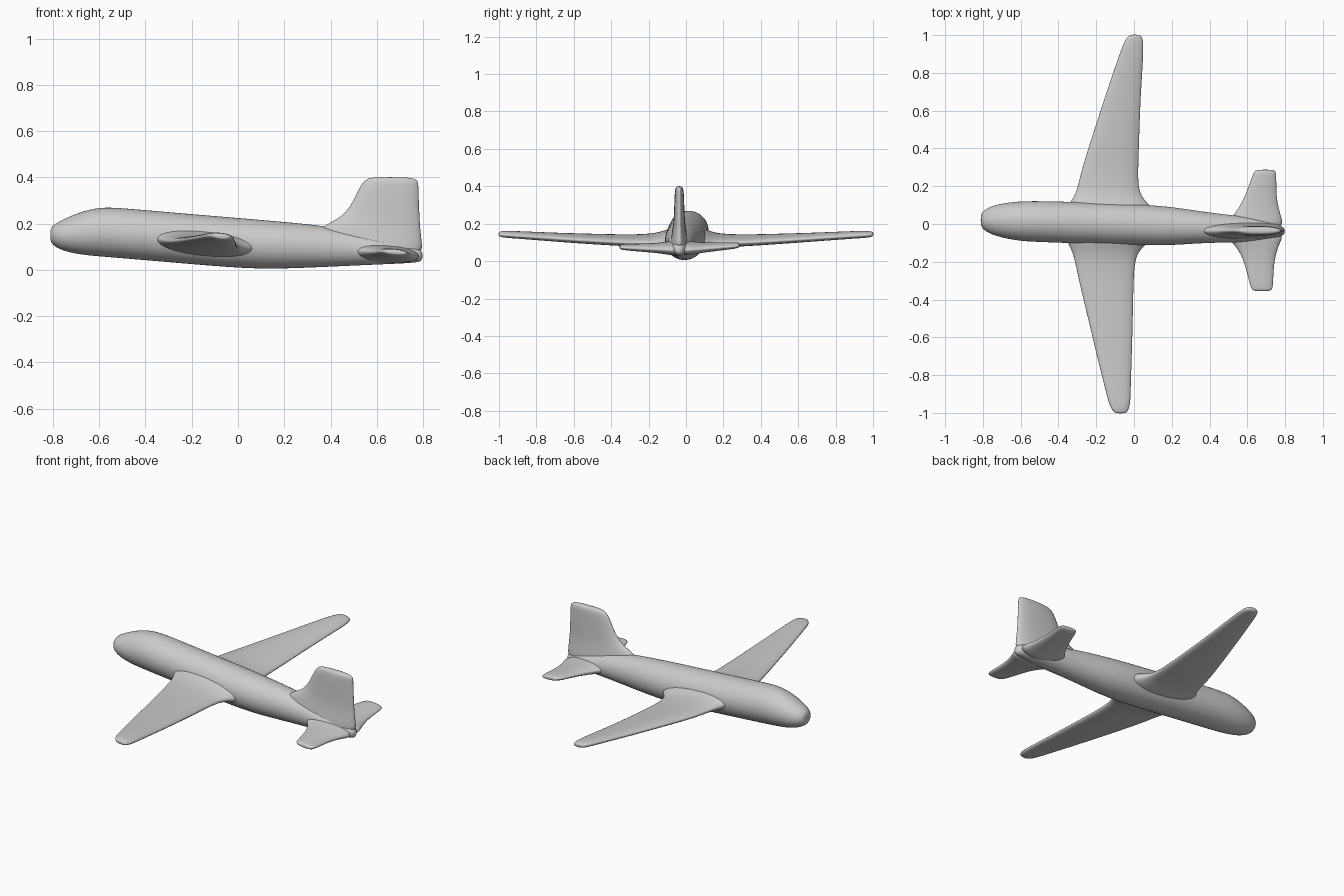
import bpy, bmesh, math
from mathutils import Vector

cube = bpy.data.objects.get("Cube")
if cube:
    bpy.data.objects.remove(cube, do_unlink=True)

grey = bpy.data.materials.new("plain grey")
grey.use_nodes = True
COLOUR = (0.6, 0.6, 0.6, 1)
grey.diffuse_color = COLOUR
grey.node_tree.nodes["Principled BSDF"].inputs["Base Color"].default_value = COLOUR


def ring(centre, u, v, n=16, power=1.0):
    """Closed section spanned by the half axes u and v."""
    pts = []
    for i in range(n):
        a = 2 * math.pi * i / n
        c, s = math.cos(a), math.sin(a)
        c = math.copysign(abs(c) ** power, c)
        pts.append(Vector(centre) + Vector(u) * c + Vector(v) * s)
    return pts


def loft(name, rings):
    """Skin a row of sections, close both ends and smooth the result."""
    bm = bmesh.new()
    rows = [[bm.verts.new(p) for p in r] for r in rings]
    n = len(rows[0])
    for a, b in zip(rows, rows[1:]):
        for i in range(n):
            j = (i + 1) % n
            bm.faces.new((a[i], a[j], b[j], b[i]))
    bm.faces.new(rows[0])
    bm.faces.new(rows[-1])
    bmesh.ops.recalc_face_normals(bm, faces=bm.faces)
    mesh = bpy.data.meshes.new(name)
    bm.to_mesh(mesh)
    bm.free()
    mesh.materials.append(grey)
    mesh.shade_smooth()
    obj = bpy.data.objects.new(name, mesh)
    bpy.context.collection.objects.link(obj)
    sub = obj.modifiers.new("smooth", 'SUBSURF')
    sub.levels = sub.render_levels = 2
    return obj


# Fuselage: x, centre y, half width, bottom z, top z
fuselage = [
    (-0.812, 0.02, 0.025, 0.125, 0.175), (-0.80, 0.02, 0.05, 0.105, 0.195),
    (-0.76, 0.02, 0.075, 0.082, 0.218), (-0.69, 0.018, 0.095, 0.065, 0.25),
    (-0.60, 0.015, 0.108, 0.056, 0.275), (-0.50, 0.013, 0.111, 0.048, 0.270),
    (-0.30, 0.007, 0.112, 0.031, 0.252), (0.05, -0.005, 0.112, 0.001, 0.223),
    (0.22, -0.012, 0.102, 0.004, 0.208), (0.38, -0.018, 0.083, 0.011, 0.192),
    (0.52, -0.026, 0.074, 0.018, 0.165), (0.65, -0.032, 0.065, 0.024, 0.135),
    (0.76, -0.036, 0.040, 0.030, 0.105), (0.80, -0.038, 0.018, 0.036, 0.085),
]
loft("fuselage", [ring((x, y, (lo + hi) / 2), (0, w, 0), (0, 0, (hi - lo) / 2))
                  for x, y, w, lo, hi in fuselage])


def surface(name, stations, slope):
    """Wing-like part from rows of y, leading x, trailing x, z, thickness."""
    loft(name, [ring(((a + b) / 2, y, z),
                     ((b - a) / 2, 0, -slope * (b - a) / 2), (0, 0, t / 2), 16, 0.85)
                for y, a, b, z, t in stations])


# Wings, with flared roots
surface("left_wing", [
    (0.03, -0.38, 0.12, 0.115, 0.13), (0.10, -0.355, 0.09, 0.115, 0.11),
    (0.135, -0.325, 0.05, 0.112, 0.085), (0.19, -0.302, 0.025, 0.110, 0.066),
    (0.30, -0.277, 0.025, 0.110, 0.058), (0.46, -0.225, 0.03, 0.117, 0.052),
    (0.66, -0.160, 0.036, 0.127, 0.045), (0.85, -0.095, 0.048, 0.138, 0.040),
    (0.95, -0.060, 0.052, 0.143, 0.038), (0.99, -0.038, 0.045, 0.144, 0.032),
    (1.003, -0.02, 0.03, 0.144, 0.018)], 0.09)
surface("right_wing", [
    (-0.03, -0.38, 0.12, 0.115, 0.13), (-0.09, -0.36, 0.09, 0.115, 0.11),
    (-0.135, -0.335, 0.035, 0.112, 0.085), (-0.19, -0.316, 0.008, 0.110, 0.066),
    (-0.30, -0.295, 0.0, 0.110, 0.058), (-0.50, -0.245, -0.004, 0.118, 0.052),
    (-0.70, -0.198, -0.010, 0.128, 0.045), (-0.86, -0.157, -0.016, 0.138, 0.040),
    (-0.95, -0.135, -0.018, 0.143, 0.038), (-0.99, -0.115, -0.03, 0.144, 0.032),
    (-1.003, -0.095, -0.045, 0.144, 0.018)], 0.09)

# Tailplanes
surface("left_tailplane", [
    (-0.03, 0.46, 0.80, 0.070, 0.085), (0.03, 0.51, 0.785, 0.070, 0.07),
    (0.08, 0.55, 0.768, 0.072, 0.055), (0.15, 0.588, 0.755, 0.076, 0.045),
    (0.24, 0.62, 0.755, 0.082, 0.036), (0.278, 0.635, 0.752, 0.085, 0.03),
    (0.288, 0.65, 0.74, 0.085, 0.015)], 0.08)
surface("right_tailplane", [
    (-0.04, 0.46, 0.80, 0.070, 0.085), (-0.09, 0.51, 0.78, 0.070, 0.07),
    (-0.14, 0.555, 0.758, 0.070, 0.055), (-0.21, 0.585, 0.742, 0.071, 0.045),
    (-0.30, 0.607, 0.738, 0.074, 0.036), (-0.345, 0.62, 0.735, 0.076, 0.03),
    (-0.356, 0.635, 0.72, 0.076, 0.015)], 0.08)

# Fin: z, front x, rear x, thickness
fin = [(0.05, 0.30, 0.803, 0.11), (0.11, 0.32, 0.80, 0.095), (0.17, 0.34, 0.793, 0.075),
       (0.20, 0.385, 0.79, 0.066), (0.23, 0.445, 0.788, 0.060), (0.28, 0.487, 0.785, 0.056),
       (0.34, 0.515, 0.783, 0.052), (0.375, 0.535, 0.782, 0.048),
       (0.392, 0.553, 0.775, 0.040), (0.401, 0.575, 0.74, 0.022)]
loft("fin", [ring(((a + b) / 2, -0.036, z), ((b - a) / 2, 0, 0), (0, t / 2, 0), 16, 0.8)
             for z, a, b, t in fin])
